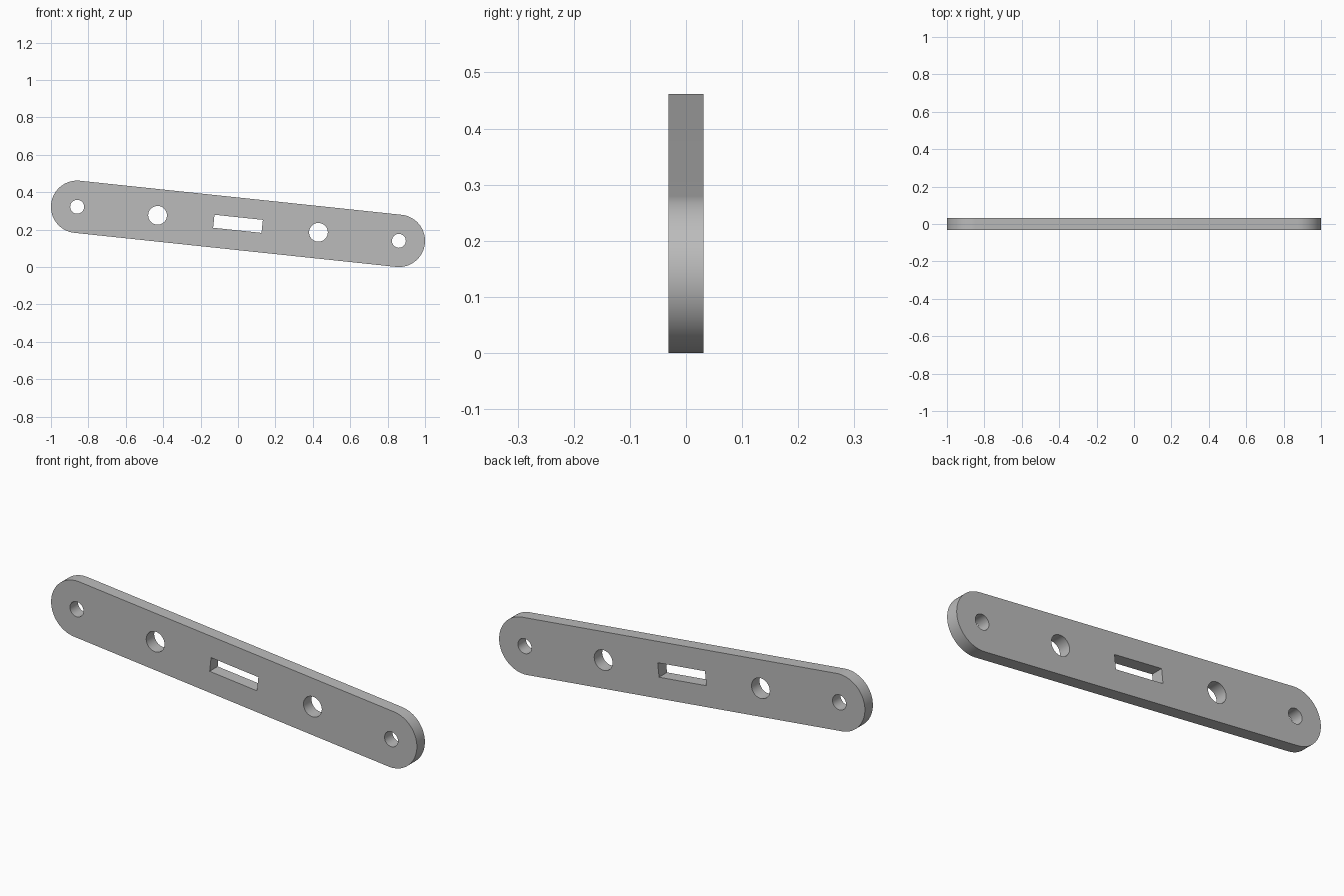
import bpy, bmesh
from math import sin, cos, pi, atan2, hypot, radians
from mathutils import Matrix, Vector

cube = bpy.data.objects.get("Cube")
if cube:
    bpy.data.objects.remove(cube, do_unlink=True)

END_RADIUS = 0.14
RISE, REACH = 0.091, 0.86          # offset of each rounded end from the middle
HALF = hypot(RISE, REACH)          # distance along the bar to an end centre
THICK = 0.0625


def arc(cx, radius, start, end, steps):
    return [(cx + radius * cos(start + (end - start) * i / steps),
             radius * sin(start + (end - start) * i / steps)) for i in range(steps + 1)]


def circle(cx, radius, steps=64):
    return arc(cx, radius, 0, 2 * pi, steps)[:-1]


# Outline, round holes and the middle slot, drawn along the bar
outline = arc(HALF, END_RADIUS, -pi / 2, pi / 2, 48) + arc(-HALF, END_RADIUS, pi / 2, 3 * pi / 2, 48)
slot = [(sx * 0.13, sz * 0.035) for sx, sz in ((-1, -1), (1, -1), (1, 1), (-1, 1))]
loops = [outline, slot]
for side in (-1, 1):
    loops += [circle(side * HALF, 0.037), circle(side * HALF / 2, 0.05)]

# Fill the profile and give it thickness
bm = bmesh.new()
for loop in loops:
    verts = [bm.verts.new((x, -THICK / 2, z)) for x, z in loop]
    for a, b in zip(verts, verts[1:] + verts[:1]):
        bm.edges.new((a, b))
bmesh.ops.triangle_fill(bm, edges=bm.edges[:], use_beauty=True, normal=Vector((0, -1, 0)))
extruded = bmesh.ops.extrude_face_region(bm, geom=bm.faces[:], use_keep_orig=True)
moved = [g for g in extruded["geom"] if isinstance(g, bmesh.types.BMVert)]
bmesh.ops.translate(bm, verts=moved, vec=(0, THICK, 0))
bmesh.ops.recalc_face_normals(bm, faces=bm.faces[:])

# Tilt the bar and stand it on the ground
tilt = Matrix.Rotation(atan2(RISE, REACH), 4, 'Y')
bm.transform(Matrix.Translation((0, 0, RISE + END_RADIUS)) @ tilt)
mesh = bpy.data.meshes.new("mounting_bar")
bm.to_mesh(mesh)
bm.free()

# Plain grey finish
grey = bpy.data.materials.new("plain_grey")
grey.use_nodes = True
colour = (0.5, 0.5, 0.5, 1)
grey.diffuse_color = colour
grey.node_tree.nodes["Principled BSDF"].inputs["Base Color"].default_value = colour
mesh.materials.append(grey)

bar = bpy.data.objects.new("mounting_bar", mesh)
bpy.context.collection.objects.link(bar)
bpy.ops.object.select_all(action='DESELECT')
bar.select_set(True)
bpy.context.view_layer.objects.active = bar
bpy.ops.object.shade_smooth_by_angle(angle=radians(30))
